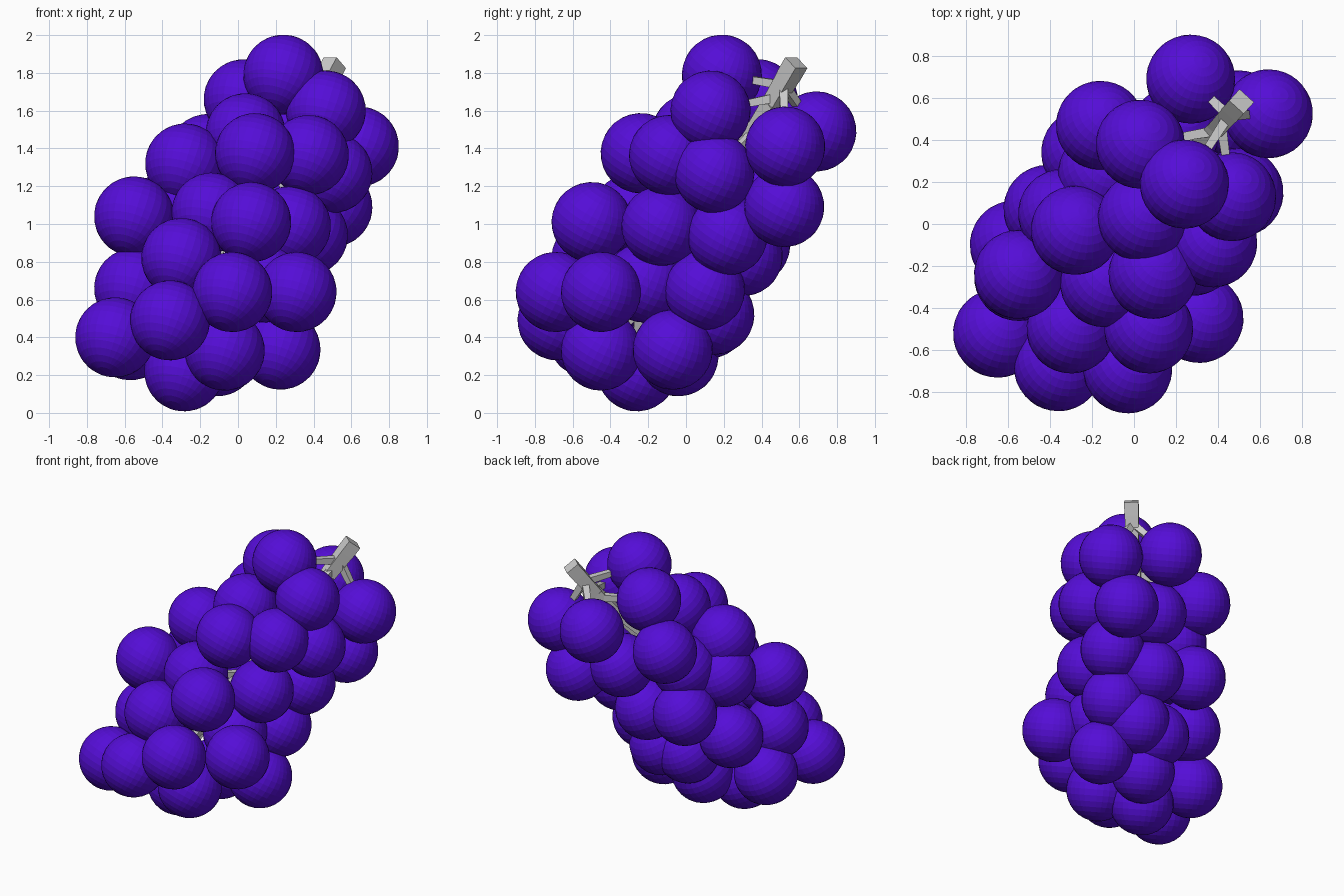
import bpy, bmesh, math
from mathutils import Vector, Matrix

if "Cube" in bpy.data.objects:
    bpy.data.objects.remove(bpy.data.objects["Cube"])

R = 0.212
GRAPES = [  # rows of centres, from the shoulder of the bunch to its tip
    (.24, .19, 1.79), (.03, .38, 1.66), (.465, .13, 1.60), (.64, .525, 1.41),
    (.27, .69, 1.49), (.04, .03, 1.48), (.09, -.24, 1.375), (.375, -.09, 1.365),
    (-.28, -.03, 1.32), (-.16, .47, 1.37), (.50, .15, 1.27), (.50, .52, 1.09),
    (-.14, -.28, 1.06), (-.55, -.24, 1.04), (.07, -.50, 1.01), (.28, -.13, .99),
    (.37, .22, .94), (-.30, -.50, .82), (.31, -.45, .64), (-.03, -.69, .64),
    (-.55, -.25, .66), (-.65, -.52, .40), (-.36, -.68, .49), (-.07, -.45, .33),
    (.225, -.07, .335), (-.285, -.26, .22), (-.57, -.10, .385), (-.11, -.04, .30),
    (.26, .10, .65), (.09, .15, .52), (.10, .30, .83), (.13, -.22, .69),
    (-.34, .05, 1.09), (-.41, .07, .675), (-.23, .34, .89), (-.15, .24, 1.17),
    (.20, .45, 1.17), (-.10, .12, .50),
]
STEM = [(.50, .57, 1.83), (.40, .46, 1.64), (.27, .34, 1.45), (.12, .14, 1.15),
        (-.05, -.10, .82), (-.20, -.28, .50)]

purple = bpy.data.materials.new("grape_skin")
purple.diffuse_color = (.09, .004, .68, 1)
purple.use_nodes = True
purple.node_tree.nodes["Principled BSDF"].inputs["Base Color"].default_value = purple.diffuse_color


def finish(name, bm):
    mesh = bpy.data.meshes.new(name)
    bm.to_mesh(mesh)
    bm.free()
    obj = bpy.data.objects.new(name, mesh)
    bpy.context.collection.objects.link(obj)
    return obj


def bar(bm, a, b, r1, r2):
    """Tapered four-sided bar from a to b."""
    a, b = Vector(a), Vector(b)
    rot = (b - a).to_track_quat('Z', 'Y').to_matrix().to_4x4()
    m = Matrix.Translation((a + b) / 2) @ rot @ Matrix.Rotation(math.pi / 4, 4, 'Z')
    bmesh.ops.create_cone(bm, cap_ends=True, segments=4, radius1=r1, radius2=r2,
                          depth=(b - a).length, matrix=m)


# Grapes
for i, c in enumerate(GRAPES):
    bm = bmesh.new()
    bmesh.ops.create_uvsphere(bm, u_segments=32, v_segments=16, radius=R)
    grape = finish(f"grape_{i + 1:02d}", bm)
    grape.location = c
    grape.rotation_euler = (-.45, .3, 0)
    grape.data.materials.append(purple)

# Main stem running through the bunch, with a blunt cut end
bm = bmesh.new()
for i, (a, b) in enumerate(zip(STEM, STEM[1:])):
    bar(bm, a, b, .066 - .007 * i, .059 - .007 * i)
top, nxt = Vector(STEM[0]), Vector(STEM[1])
d = (top - nxt).normalized()
bar(bm, top - d * .06, top + d * .03, .066, .066)
finish("main_stem", bm)

# Short stalks from the stem out to each grape
bm = bmesh.new()
joints = [Vector(STEM[i]).lerp(Vector(STEM[i + 1]), t)
          for i in range(len(STEM) - 1) for t in (0.15, .5, .85)]
for c in GRAPES:
    c = Vector(c)
    start = min(joints, key=lambda j: (j - c - Vector((.08, .08, .14))).length)
    bar(bm, start, start.lerp(c, .85), .034, .022)
finish("grape_stalks", bm)
